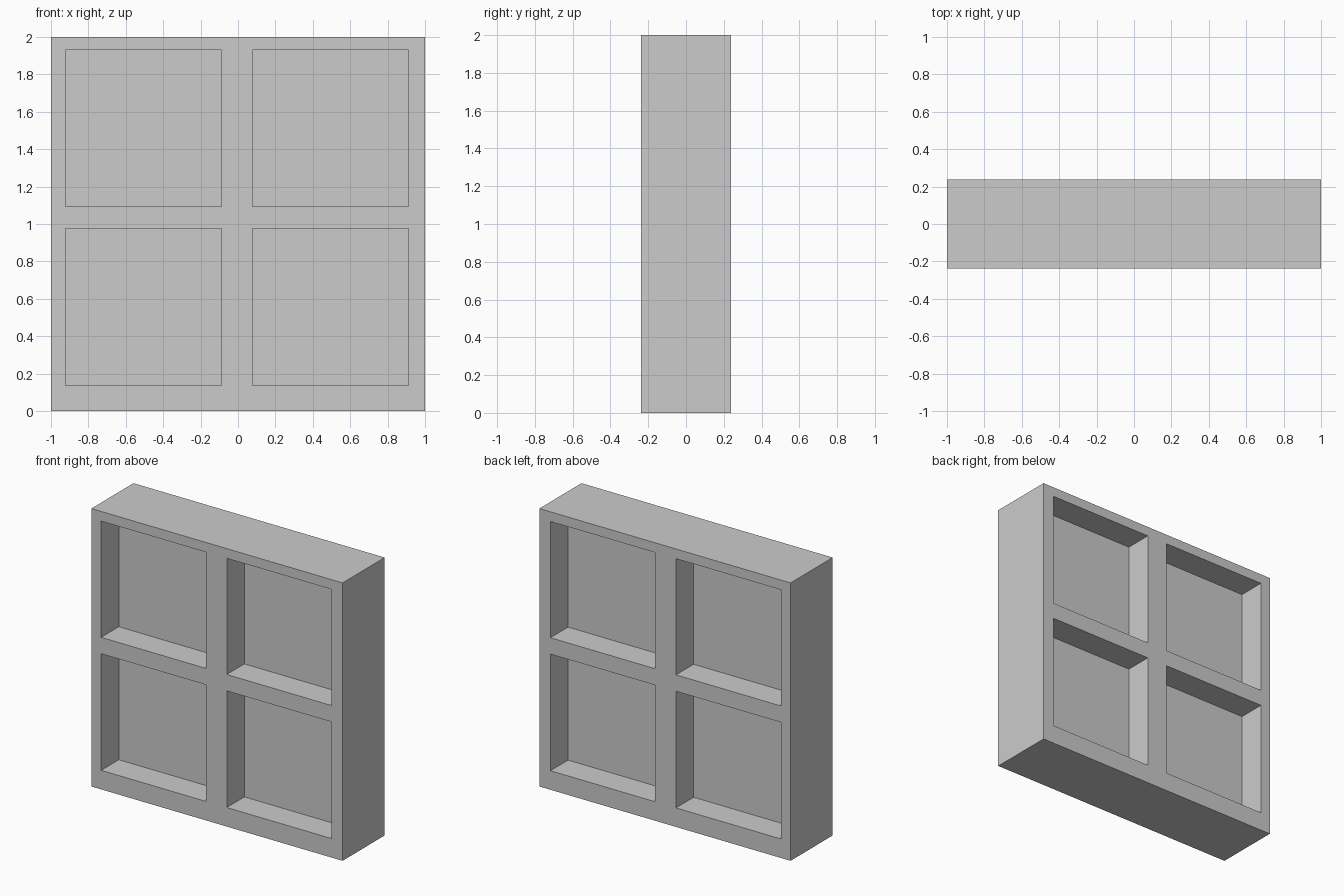
import bpy, bmesh
from mathutils import Matrix

if "Cube" in bpy.data.objects:
    bpy.data.objects.remove(bpy.data.objects["Cube"])

HALF_DEPTH = 0.239
RECESS = 0.2
X_WINDOWS = [(-0.922, -0.088), (0.078, 0.912)]
Z_WINDOWS = [(0.137, 0.976), (1.094, 1.93)]

# Solid slab standing on the ground
bm = bmesh.new()
bmesh.ops.create_cube(bm, size=1, matrix=Matrix.Translation((0, 0, 1)) @ Matrix.Diagonal((2, HALF_DEPTH * 2, 2, 1)))


def cut(point, normal):
    bmesh.ops.bisect_plane(bm, geom=bm.verts[:] + bm.edges[:] + bm.faces[:],
                           plane_co=point, plane_no=normal)


# Loop cuts along the frame bars
for pair in X_WINDOWS:
    for x in pair:
        cut((x, 0, 0), (1, 0, 0))
for pair in Z_WINDOWS:
    for z in pair:
        cut((0, 0, z), (0, 0, 1))


def inside(value, windows):
    return any(a < value < b for a, b in windows)


# Sink the four openings on the front and the back, leaving a thin panel
bm.normal_update()
panels = [f for f in bm.faces if abs(f.normal.y) > 0.9
          and inside(f.calc_center_median().x, X_WINDOWS)
          and inside(f.calc_center_median().z, Z_WINDOWS)]
for f in bmesh.ops.extrude_discrete_faces(bm, faces=panels)["faces"]:
    side = 1 if f.calc_center_median().y > 0 else -1
    bmesh.ops.translate(bm, verts=f.verts[:], vec=(0, -side * RECESS, 0))
bmesh.ops.recalc_face_normals(bm, faces=bm.faces[:])

mesh = bpy.data.meshes.new("window_frame")
bm.to_mesh(mesh)
bm.free()
bpy.context.collection.objects.link(bpy.data.objects.new("window_frame", mesh))
